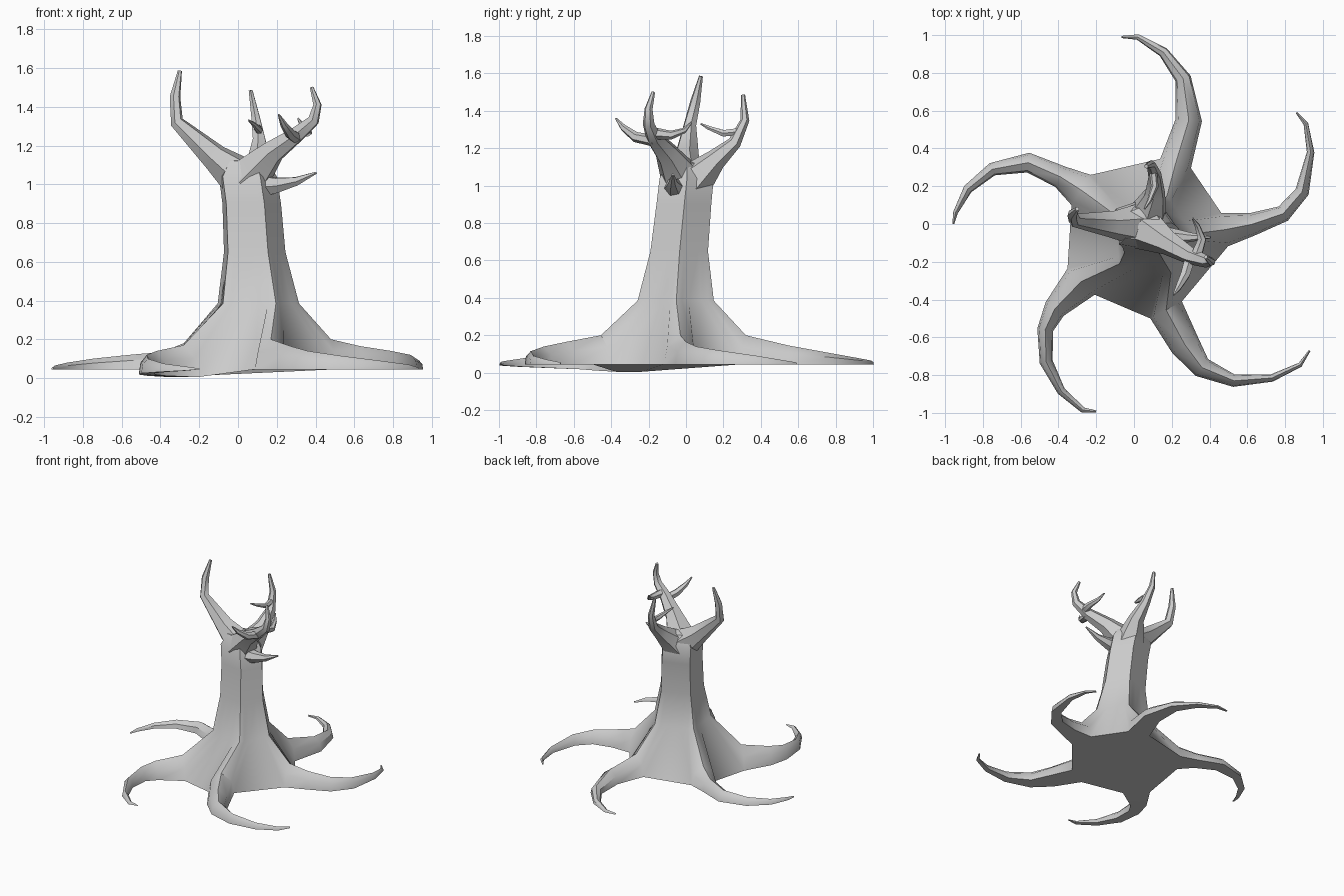
import bpy, bmesh, math
from mathutils import Vector

if "Cube" in bpy.data.objects:
    bpy.data.objects.remove(bpy.data.objects["Cube"])

bark = bpy.data.materials.new("grey bark")
bark.diffuse_color = (0.6, 0.6, 0.6, 1)
bark.use_nodes = True
bark.node_tree.nodes["Principled BSDF"].inputs["Base Color"].default_value = bark.diffuse_color


def finish(bm, name, angle=40):
    bmesh.ops.recalc_face_normals(bm, faces=bm.faces)
    me = bpy.data.meshes.new(name)
    bm.to_mesh(me)
    bm.free()
    me.materials.append(bark)
    ob = bpy.data.objects.new(name, me)
    bpy.context.collection.objects.link(ob)
    bpy.ops.object.select_all(action='DESELECT')
    ob.select_set(True)
    bpy.context.view_layer.objects.active = ob
    bpy.ops.object.shade_smooth_by_angle(angle=math.radians(angle))
    return ob


def tangent(pts, i):
    return (pts[min(i + 1, len(pts) - 1)] - pts[max(i - 1, 0)]).normalized()


# Roots, counter-clockwise: x, y, width, ridge height
ROOTS = [
    [(.48, -.03, .18, .20), (.63, .0, .12, .165), (.79, .055, .09, .14), (.89, .17, .075, .12),
     (.935, .38, .04, .09), (.91, .53, .025, .065), (.86, .59, .01, .055)],
    [(.22, .32, .17, .20), (.29, .55, .14, .145), (.26, .77, .085, .105), (.155, .91, .055, .08),
     (.02, .99, .03, .065), (-.065, .99, .012, .056)],
    [(-.28, .18, .19, .18), (-.39, .25, .12, .135), (-.56, .325, .105, .12), (-.75, .29, .07, .10),
     (-.88, .185, .05, .08), (-.945, .06, .025, .065), (-.957, .0, .01, .055)],
    [(-.28, -.305, .2, .17), (-.42, -.45, .12, .14), (-.47, -.56, .085, .12), (-.465, -.73, .07, .10),
     (-.385, -.885, .045, .075), (-.27, -.985, .03, .06), (-.2, -.992, .01, .05)],
    [(.17, -.455, .19, .20), (.27, -.64, .16, .165), (.36, -.76, .11, .14), (.53, -.83, .065, .115),
     (.73, -.815, .04, .09), (.88, -.745, .025, .07), (.93, -.67, .01, .055)],
]
FLOOR = [.045, .045, .045, .005, .045]   # underside height at each root

# Trunk sections: centre x, centre y, z, radius
RINGS = [(.09, -.06, .385, .225), (.075, -.04, .65, .17), (.06, -.015, .9, .162),
         (.04, .0, 1.04, .16), (.04, .0, 1.12, .11)]
ANGLES = [math.radians(a) for a in (2, 68, 150, 222, 298)]

# Trunk with flared foot and roots as one skin
bm = bmesh.new()
base = []
for root, low in zip(ROOTS, FLOOR):
    pts = [Vector((p[0], p[1], 0)) for p in root]
    prev = None
    for i, (x, y, w, h) in enumerate(root):
        t = tangent(pts, i)
        side = Vector((-t.y, t.x, 0)) * w / 2
        zb = low + (.045 - low) * i / (len(root) - 1)
        row = [bm.verts.new(pts[i] + side * s + Vector((0, 0, zb + (h - zb) * f)))
               for s, f in ((-1, 0), (-.8, .6), (0, 1), (.8, .6), (1, 0))]
        if prev is None:
            base += row
        else:
            for k in range(5):
                j = (k + 1) % 5
                bm.faces.new((prev[k], prev[j], row[j], row[k]))
        prev = row
    bm.faces.new(prev)
feet = [v for i, v in enumerate(base) if i % 5 in (0, 4)]
bm.faces.new(feet[::-1])
lower = base
for cx, cy, z, r in RINGS:
    corners = [Vector((cx + r * math.cos(a), cy + r * math.sin(a), z)) for a in ANGLES]
    ring = []
    for i, c in enumerate(corners):
        before, after = corners[i - 1], corners[(i + 1) % 5]
        for p in (c.lerp(before, .33), c.lerp(before, .15), c, c.lerp(after, .15), c.lerp(after, .33)):
            ring.append(bm.verts.new(p))
    n = len(ring)
    for k in range(n):
        j = (k + 1) % n
        bm.faces.new((lower[k], lower[j], ring[j], ring[k]))
    lower = ring
crown = bm.verts.new((.03, 0, 1.14))
for k in range(len(lower)):
    bm.faces.new((lower[k], lower[(k + 1) % len(lower)], crown))
finish(bm, "trunk_and_roots")


# Tapered branch along a path of x, y, z, radius
def branch(name, path, sides=6):
    bm = bmesh.new()
    pts = [Vector(p[:3]) for p in path]
    prev, u = None, Vector((.3, 1, .1))
    for i, p in enumerate(path):
        t = tangent(pts, i)
        u = (u - t * u.dot(t)).normalized()
        v = t.cross(u)
        row = [bm.verts.new(pts[i] + p[3] * (u * math.cos(a) + v * math.sin(a)))
               for a in (math.tau * k / sides for k in range(sides))]
        if prev:
            for k in range(sides):
                j = (k + 1) % sides
                bm.faces.new((prev[k], prev[j], row[j], row[k]))
        else:
            bm.faces.new(row[::-1])
        prev = row
    bm.faces.new(prev)
    finish(bm, name, 50)


branch("left_branch", [(.03, 0, 1.02, .12), (-.12, .0, 1.14, .072), (-.315, .02, 1.32, .036),
                       (-.325, .05, 1.45, .028), (-.3, .08, 1.585, .011)])
branch("back_branch", [(.07, .04, 1.02, .11), (.11, .16, 1.14, .058), (.11, .26, 1.23, .036),
                       (.09, .315, 1.35, .024), (.065, .305, 1.485, .011)])
branch("right_branch", [(.05, -.02, 1.03, .12), (.18, -.1, 1.17, .066), (.3, -.17, 1.255, .045),
                        (.39, -.2, 1.33, .032), (.41, -.2, 1.41, .022), (.38, -.175, 1.5, .01)])
branch("front_twig", [(.3, -.17, 1.24, .032), (.27, -.27, 1.26, .028), (.235, -.335, 1.31, .018),
                      (.21, -.375, 1.36, .005)])
branch("inner_twig", [(.33, -.17, 1.28, .032), (.36, -.08, 1.27, .024), (.335, -.01, 1.295, .015),
                      (.31, .03, 1.34, .005)])
branch("back_twig", [(.1, .29, 1.29, .022), (.11, .2, 1.28, .02), (.08, .12, 1.31, .012),
                     (.055, .08, 1.33, .005)])
branch("low_twig", [(.12, -.06, .99, .06), (.2, -.065, .995, .044), (.3, -.07, 1.015, .025),
                    (.405, -.07, 1.06, .006)])
